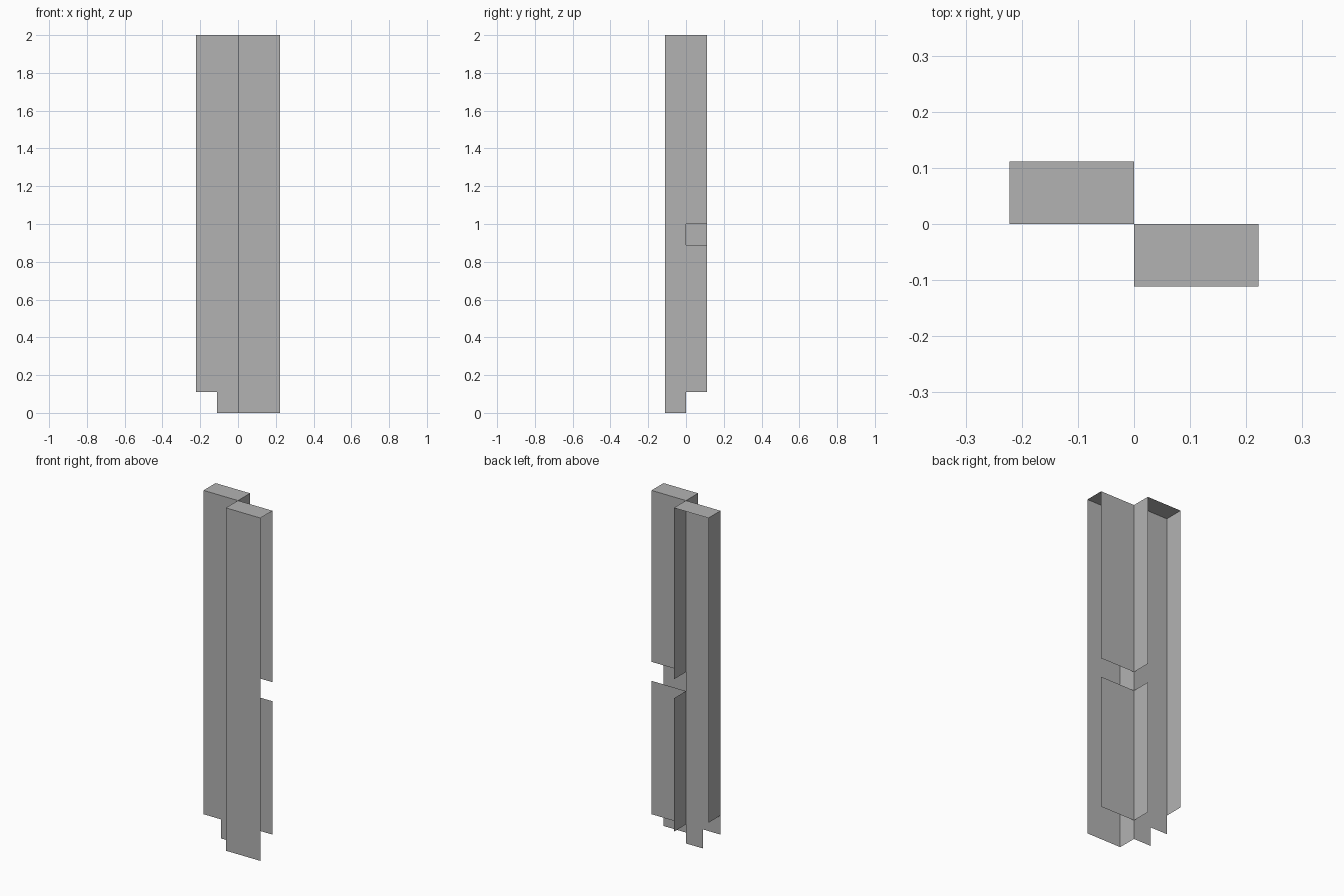
import bpy
import bmesh
from mathutils import Vector

if "Cube" in bpy.data.objects:
    bpy.data.objects.remove(bpy.data.objects["Cube"], do_unlink=True)

U = 1 / 9          # one grid module; the whole model is 18 modules tall
TALL = 18

grey = bpy.data.materials.new("plain_grey")
grey.use_nodes = True
colour = (0.45, 0.45, 0.45, 1)
grey.diffuse_color = colour
grey.node_tree.nodes["Principled BSDF"].inputs["Base Color"].default_value = colour


def sheet(name, axis, offset, outline, sign):
    """Flat sheet across an axis; outline holds the other two coordinates in modules."""
    bm = bmesh.new()
    verts = []
    for a, b in outline:
        co = [a, b]
        co.insert("xyz".index(axis), offset)
        verts.append(bm.verts.new(Vector(co) * U))
    face = bm.faces.new(verts)
    face.normal_update()
    if face.normal["xyz".index(axis)] * sign < 0:
        face.normal_flip()
    mesh = bpy.data.meshes.new(name)
    bm.to_mesh(mesh)
    bm.free()
    mesh.materials.append(grey)
    obj = bpy.data.objects.new(name, mesh)
    bpy.context.collection.objects.link(obj)
    return obj


def rect(a0, a1, b0, b1):
    return [(a0, b0), (a1, b0), (a1, b1), (a0, b1)]


# Front half, on +x: full-height front and inner side, open outer side
sheet("front_panel", "y", -1, rect(0, 2, 0, TALL), -1)
sheet("front_inner_side", "x", 0, rect(-1, 0, 0, TALL), -1)
sheet("front_cap", "z", TALL, rect(0, 2, -1, 0), 1)

# Rear half, on -x: notched panel, raised outer side, open back
notched = [(-2, 1), (-1, 1), (-1, 0), (0, 0), (0, TALL), (-2, TALL)]
sheet("rear_panel", "y", 0, notched, -1)
sheet("rear_outer_side", "x", -2, rect(0, 1, 2, TALL), -1)
sheet("rear_cap", "z", TALL, rect(-2, 0, 0, 1), 1)

# Sheets split into lower and upper pieces by the gap at mid height
for part, low, high in (("lower", 1, 8), ("upper", 9, TALL)):
    sheet(part + "_back_panel", "y", 0, rect(0, 2, low, high), 1)
    sheet(part + "_rear_inner_side", "x", 0, rect(0, 1, low, high), 1)
